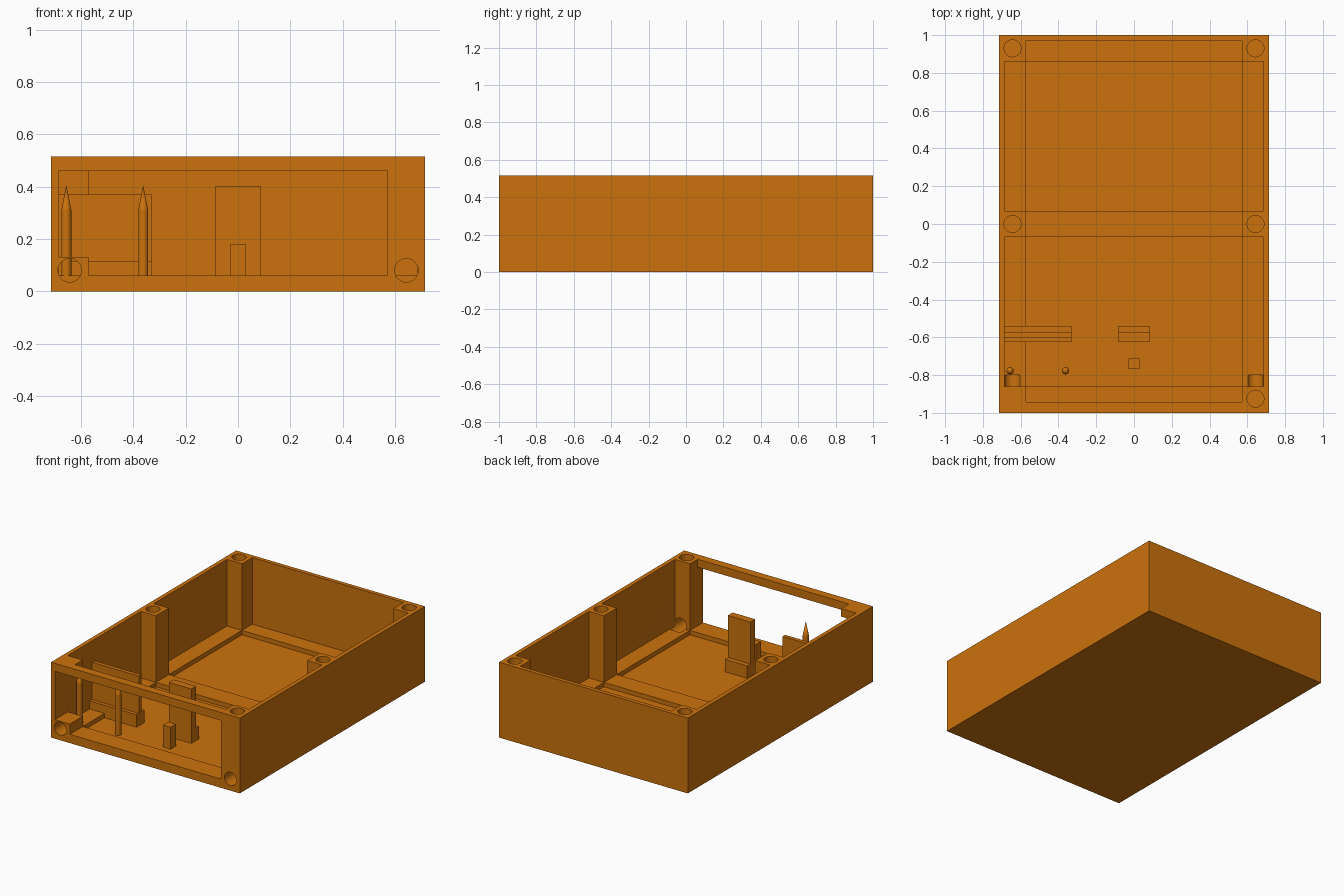
import bpy
import math

old = bpy.data.objects.get("Cube")
if old:
    bpy.data.objects.remove(old, do_unlink=True)

orange = bpy.data.materials.new("orange_plastic")
orange.use_nodes = True
COLOUR = (0.60, 0.17, 0.004, 1)
orange.diffuse_color = COLOUR
orange.node_tree.nodes["Principled BSDF"].inputs["Base Color"].default_value = COLOUR

HX, HY, TOP = 0.714, 1.0, 0.515      # outer half sizes and height
WALL_X, POST_X = 0.685, 0.572        # inner wall and inner post faces
LEDGE, FLOOR = 0.06, 0.03            # ledge and recessed floor heights
HOLE_R = 0.045


def box(name, x, y, z):
    """Box from (min, max) ranges."""
    bpy.ops.mesh.primitive_cube_add(size=1)
    ob = bpy.context.object
    ob.name = name
    for i, (lo, hi) in enumerate((x, y, z)):
        ob.location[i] = (lo + hi) / 2
        ob.scale[i] = hi - lo
    bpy.ops.object.transform_apply(location=True, rotation=False, scale=True)
    ob.data.materials.append(orange)
    return ob


def cylinder(name, centre, radius, depth, rot_x=0):
    bpy.ops.mesh.primitive_cylinder_add(vertices=32, radius=radius, depth=depth,
                                        location=centre, rotation=(rot_x, 0, 0))
    ob = bpy.context.object
    ob.name = name
    ob.data.materials.append(orange)
    return ob


def cut(target, cutter):
    """Subtract the cutter, then discard it."""
    mod = target.modifiers.new("cut", "BOOLEAN")
    mod.operation = "DIFFERENCE"
    mod.solver = "EXACT"
    mod.object = cutter
    bpy.context.view_layer.objects.active = target
    bpy.ops.object.modifier_apply(modifier=mod.name)
    bpy.data.objects.remove(cutter, do_unlink=True)


# Enclosure: cavities leave posts at the corners and mid sides
case = box("enclosure", (-HX, HX), (-HY, HY), (0, TOP))
cut(case, box("cavity", (-POST_X, POST_X), (-0.943, 0.972), (LEDGE, 1)))
for y in ((0.07, 0.86), (-0.86, -0.07)):
    cut(case, box("side_cavity", (-WALL_X, WALL_X), y, (LEDGE, 1)))
    cut(case, box("floor_recess", (-POST_X, POST_X), y, (FLOOR, 0.4)))

# Front opening, wider above the low corner block
cut(case, box("opening", (-POST_X, POST_X), (-1.1, -0.9), (LEDGE, 0.46)))
cut(case, box("side_opening", (-WALL_X, -0.5), (-1.1, -0.8), (0.13, 0.46)))

# Screw holes in the post tops and through the front corners
for x, y in ((-1, 0.93), (1, 0.93), (-1, 0), (1, 0), (1, -0.925)):
    cut(case, cylinder("top_hole", (x * 0.643, y, TOP), HOLE_R, 0.28))
for x in (-0.643, 0.643):
    cut(case, cylinder("front_hole", (x, -0.95, 0.08), HOLE_R, 0.3, math.pi / 2))
bpy.ops.object.select_all(action="DESELECT")
case.select_set(True)
bpy.context.view_layer.objects.active = case
bpy.ops.object.shade_smooth_by_angle(angle=math.radians(30))

# Board holder, pillar and small block
box("holder_base", (-WALL_X, -0.33), (-0.625, -0.54), (FLOOR, 0.115))
box("holder_plate", (-WALL_X, -0.33), (-0.6, -0.573), (0.1, 0.37))
box("pillar", (-0.085, 0.085), (-0.625, -0.573), (FLOOR, 0.402))
box("pillar_foot", (-0.085, 0.085), (-0.573, -0.54), (FLOOR, 0.115))
box("small_block", (-0.029, 0.029), (-0.768, -0.713), (FLOOR, 0.18))

# Pointed pins
for side, x in (("outer", -0.656), ("inner", -0.362)):
    cylinder(side + "_pin_shaft", (x, -0.777, 0.17), 0.019, 0.28)
    bpy.ops.object.shade_smooth_by_angle(angle=math.radians(30))
    bpy.ops.mesh.primitive_cone_add(vertices=32, radius1=0.019, radius2=0, depth=0.095,
                                    location=(x, -0.777, 0.3575))
    tip = bpy.context.object
    tip.name = side + "_pin_tip"
    tip.data.materials.append(orange)
    bpy.ops.object.shade_smooth_by_angle(angle=math.radians(30))
